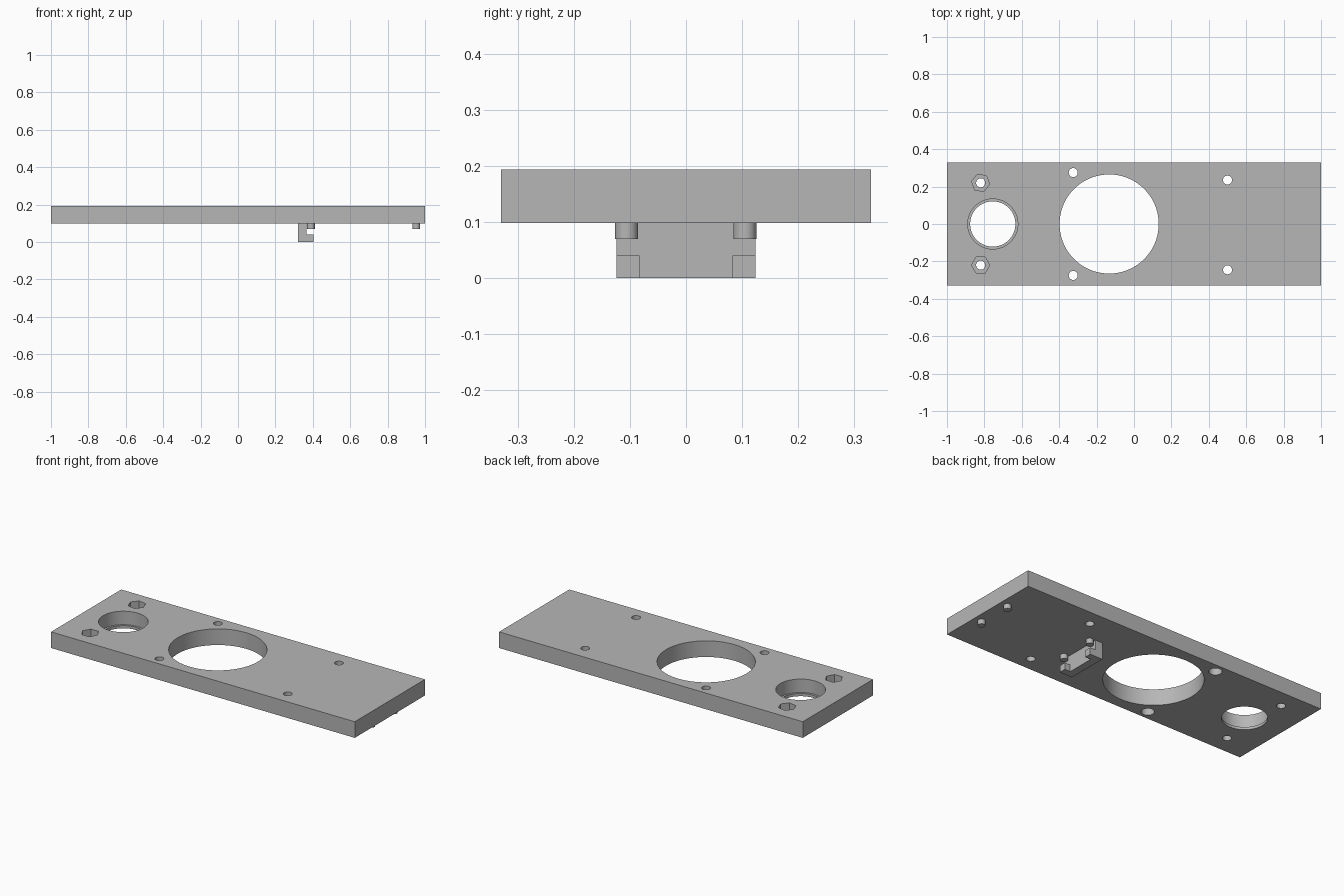
import bpy, bmesh, math
from mathutils import Matrix

cube = bpy.data.objects.get("Cube")
if cube:
    bpy.data.objects.remove(cube, do_unlink=True)

BOTTOM, TOP = 0.098, 0.194

grey = bpy.data.materials.new("plain_grey")
grey.use_nodes = True
colour = (0.47, 0.47, 0.47, 1)
grey.diffuse_color = colour
grey.node_tree.nodes["Principled BSDF"].inputs["Base Color"].default_value = colour


def add_box(bm, x0, x1, y0, y1, z0, z1):
    centre = Matrix.Translation(((x0 + x1) / 2, (y0 + y1) / 2, (z0 + z1) / 2))
    size = Matrix.Diagonal((x1 - x0, y1 - y0, z1 - z0, 1))
    bmesh.ops.create_cube(bm, size=1, matrix=centre @ size)


def add_cylinder(bm, x, y, r, z0, z1, sides=48, turn=0):
    place = Matrix.Translation((x, y, (z0 + z1) / 2)) @ Matrix.Rotation(math.radians(turn), 4, "Z")
    bmesh.ops.create_cone(bm, cap_ends=True, segments=sides, radius1=r, radius2=r,
                          depth=z1 - z0, matrix=place)


def finish(bm, name):
    mesh = bpy.data.meshes.new(name)
    bm.to_mesh(mesh)
    bm.free()
    mesh.materials.append(grey)
    obj = bpy.data.objects.new(name, mesh)
    bpy.context.collection.objects.link(obj)
    return obj


def activate(obj):
    bpy.ops.object.select_all(action="DESELECT")
    obj.select_set(True)
    bpy.context.view_layer.objects.active = obj


def smooth(obj):
    activate(obj)
    bpy.ops.object.shade_smooth_by_angle(angle=math.radians(30))


def cut(obj, cutter):
    mod = obj.modifiers.new("cut", "BOOLEAN")
    mod.operation, mod.solver, mod.object = "DIFFERENCE", "EXACT", cutter
    activate(obj)
    bpy.ops.object.modifier_apply(modifier=mod.name)
    bpy.data.objects.remove(cutter, do_unlink=True)


# Base plate
bm = bmesh.new()
add_box(bm, -1, 1, -0.33, 0.33, BOTTOM, TOP)
plate = finish(bm, "base_plate")

# Through holes: large opening, small opening and screw holes
bm = bmesh.new()
below, above = BOTTOM - 0.05, TOP + 0.05
add_cylinder(bm, -0.133, 0, 0.265, below, above, 96)
add_cylinder(bm, -0.755, 0, 0.121, below, above, 72)
for x, y in [(-0.82, 0.22), (-0.82, -0.22), (-0.325, 0.275), (-0.325, -0.275),
             (0.5, 0.235), (0.5, -0.245)]:
    add_cylinder(bm, x, y, 0.024, below, above, 32)
cut(plate, finish(bm, "through_hole_cutter"))

# Recesses: stepped rim, nut pockets, and counterbores underneath
bm = bmesh.new()
add_cylinder(bm, -0.755, 0, 0.134, BOTTOM + 0.016, above, 72)
add_cylinder(bm, -0.82, 0.22, 0.049, TOP - 0.06, above, 6, 20)
add_cylinder(bm, -0.82, -0.22, 0.049, TOP - 0.06, above, 6, 30)
for y in (-0.275, 0.275):
    add_cylinder(bm, -0.325, y, 0.035, below, BOTTOM + 0.06, 32)
cut(plate, finish(bm, "recess_cutter"))
smooth(plate)

# Bracket under the plate: upright wall with a foot at each end
bm = bmesh.new()
add_box(bm, 0.32, 0.366, -0.124, 0.124, 0, BOTTOM)
finish(bm, "bracket_wall")
for side, name in ((1, "left_bracket_foot"), (-1, "right_bracket_foot")):
    bm = bmesh.new()
    inner, outer = sorted((side * 0.083, side * 0.124))
    add_box(bm, 0.366, 0.403, inner, outer, 0, 0.04)
    finish(bm, name)

# Locating pins under the plate
for x, place in ((0.39, "middle"), (0.953, "end")):
    for y, side in ((0.105, "left"), (-0.106, "right")):
        bm = bmesh.new()
        add_cylinder(bm, x, y, 0.0205, 0.07, BOTTOM, 32)
        smooth(finish(bm, f"{side}_{place}_pin"))
